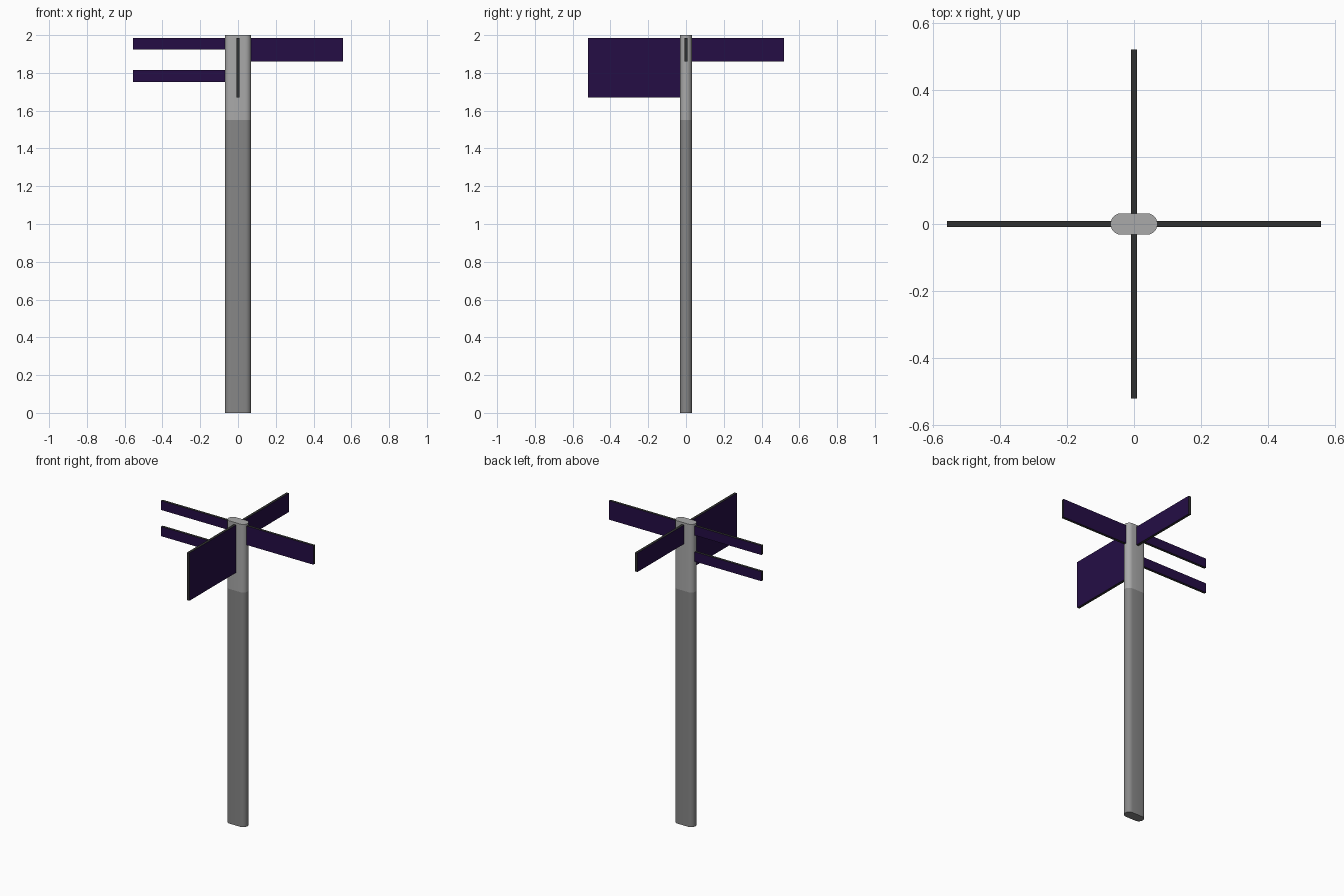
import bpy, bmesh
from math import pi, sin, cos

if "Cube" in bpy.data.objects:
    bpy.data.objects.remove(bpy.data.objects["Cube"])

R, HALF_W, SPLIT, TOP = 0.032, 0.07, 1.55, 2.0
THICK = 0.017


def material(name, rgb):
    m = bpy.data.materials.new(name)
    m.diffuse_color = (*rgb, 1)
    m.use_nodes = True
    m.node_tree.nodes["Principled BSDF"].inputs["Base Color"].default_value = m.diffuse_color
    return m


light_grey = material("light_grey", (0.40, 0.40, 0.40))
mid_grey = material("mid_grey", (0.24, 0.24, 0.24))
purple = material("purple", (0.018, 0.004, 0.06))
edge_dark = material("edge_dark", (0.03, 0.03, 0.03))


def finish(bm, name, mats):
    bmesh.ops.recalc_face_normals(bm, faces=bm.faces)
    mesh = bpy.data.meshes.new(name)
    bm.to_mesh(mesh)
    bm.free()
    obj = bpy.data.objects.new(name, mesh)
    bpy.context.collection.objects.link(obj)
    for m in mats:
        mesh.materials.append(m)
    return obj


def post_section(name, z0, z1, mat, steps=12):
    # Stadium outline extruded upwards
    bm = bmesh.new()
    outline = []
    for side in (1, -1):
        for i in range(steps + 1):
            a = -pi / 2 + pi * i / steps
            outline.append((side * (HALF_W - R + R * cos(a)), side * R * sin(a), z0))
    face = bm.faces.new([bm.verts.new(p) for p in outline])
    ext = bmesh.ops.extrude_face_region(bm, geom=[face])
    for v in ext["geom"]:
        if isinstance(v, bmesh.types.BMVert):
            v.co.z = z1
    obj = finish(bm, name, [mat])
    bpy.ops.object.select_all(action='DESELECT')
    obj.select_set(True)
    bpy.context.view_layer.objects.active = obj
    bpy.ops.object.shade_smooth_by_angle(angle=pi / 6)


def sign_board(name, axis, start, end, z0, z1):
    # Thin board: purple on the two broad faces, dark on the rim
    thin = 1 - axis
    size, centre = [0, 0, z1 - z0], [0, 0, (z0 + z1) / 2]
    size[axis], size[thin] = abs(end - start), THICK
    centre[axis] = (start + end) / 2
    bm = bmesh.new()
    bmesh.ops.create_cube(bm, size=1)
    for v in bm.verts:
        v.co = [c + k * s for c, k, s in zip(centre, v.co, size)]
    bm.normal_update()
    for f in bm.faces:
        f.material_index = 0 if abs(f.normal[thin]) > 0.5 else 1
    finish(bm, name, [purple, edge_dark])


# Post
post_section("post_lower", 0, SPLIT, mid_grey)
post_section("post_upper", SPLIT, TOP, light_grey)

# Sign boards, set slightly into the post
x_in, x_out, y_in, y_out = 0.068, 0.557, 0.031, 0.519
sign_board("right_board", 0, x_in, x_out, 1.861, 1.986)
sign_board("left_board_upper", 0, -x_in, -x_out, 1.925, 1.986)
sign_board("left_board_lower", 0, -x_in, -x_out, 1.752, 1.815)
sign_board("back_board", 1, y_in, y_out, 1.861, 1.986)
sign_board("front_board", 1, -y_in, -y_out, 1.671, 1.986)
